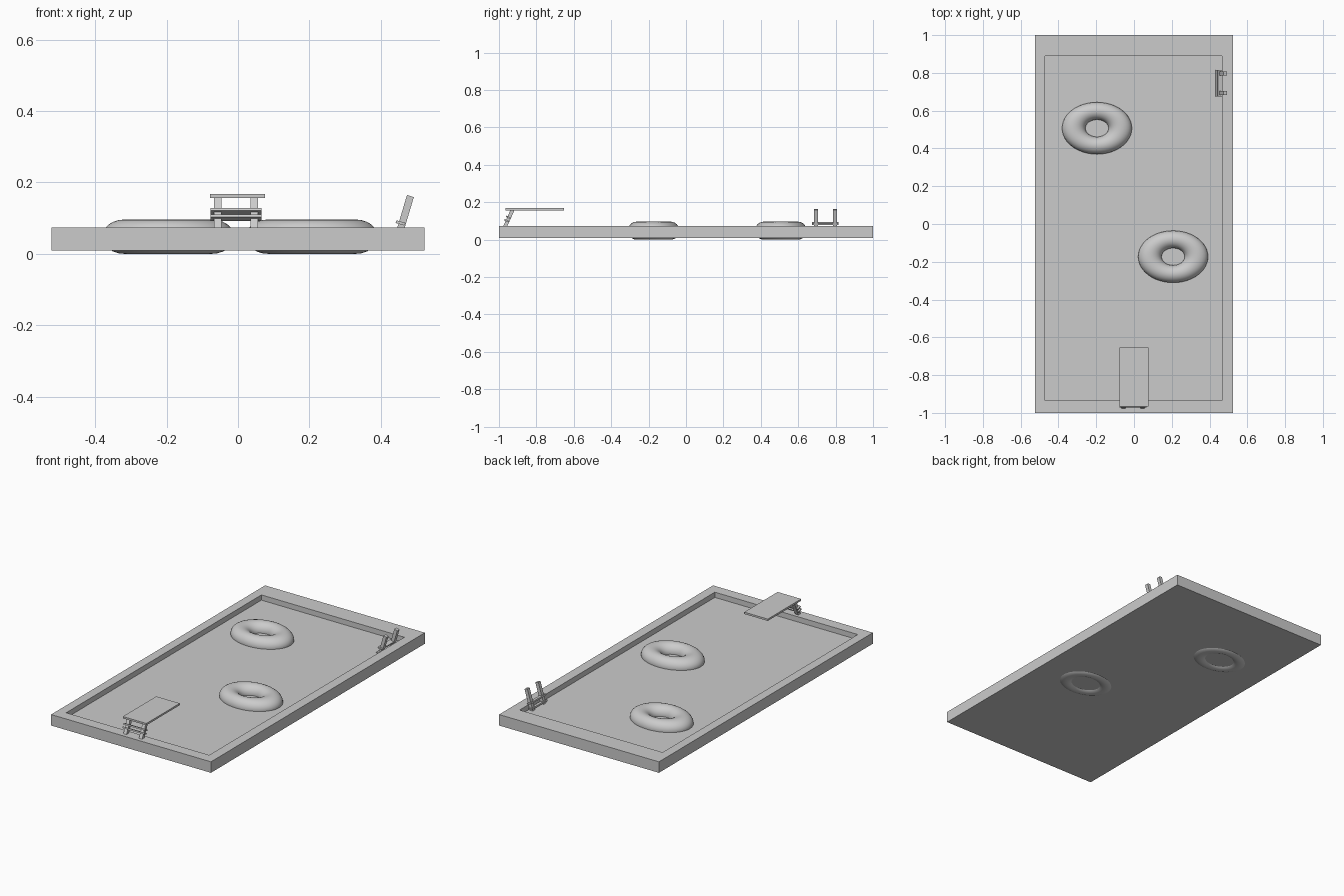
import bpy, bmesh, math
from mathutils import Matrix, Vector

if "Cube" in bpy.data.objects:
    bpy.data.objects.remove(bpy.data.objects["Cube"])


def finish(name, bm):
    bmesh.ops.recalc_face_normals(bm, faces=bm.faces)
    mesh = bpy.data.meshes.new(name)
    bm.to_mesh(mesh)
    bm.free()
    obj = bpy.data.objects.new(name, mesh)
    bpy.context.collection.objects.link(obj)
    return obj


def add_box(bm, size, matrix):
    bmesh.ops.create_cube(bm, size=1, matrix=matrix @ Matrix.Diagonal((*size, 1)))


# Pool basin: outer block, flat rim and recessed floor
def pool_basin():
    bm = bmesh.new()

    def ring(x0, x1, y0, y1, z):
        return [bm.verts.new((x, y, z)) for x, y in ((x0, y0), (x1, y0), (x1, y1), (x0, y1))]

    outer = (-0.523, 0.523, -1, 1)
    inner = (-0.47, 0.466, -0.935, 0.89)
    rings = [ring(*outer, 0.009), ring(*outer, 0.074), ring(*inner, 0.074), ring(*inner, 0.043)]
    for a, b in zip(rings, rings[1:]):
        for i in range(4):
            j = (i + 1) % 4
            bm.faces.new((a[i], a[j], b[j], b[i]))
    bm.faces.new(rings[0])
    bm.faces.new(rings[-1])
    finish("pool_basin", bm)


# Ladder: two leaning rails with flat rungs; local x is width, leans along +y
def ladder(name, foot, spin, lean, length, rungs):
    bm = bmesh.new()
    frame = (Matrix.Translation(foot) @ Matrix.Rotation(spin, 4, 'Z')
             @ Matrix.Rotation(-lean, 4, 'X'))
    for side in (-1, 1):
        add_box(bm, (0.021, 0.02, length),
                frame @ Matrix.Translation((side * 0.051, 0, length / 2)))
    for h in rungs:
        add_box(bm, (0.142, 0.026, 0.008),
                frame @ Matrix.Translation((0, -0.005, h)))
    finish(name, bm)


pool_basin()

# Diving board and its ladder
bm = bmesh.new()
add_box(bm, (0.154, 0.312, 0.011), Matrix.Translation((-0.001, -0.809, 0.1625)))
finish("diving_board", bm)
ladder("diving_ladder", Vector((-0.0055, -0.968, 0.068)), 0, 0.42, 0.1, (0.034, 0.054))

# Pool ladder leaning out over the right rim
ladder("pool_ladder", Vector((0.447, 0.745, 0.041)), -math.pi / 2, 0.29, 0.126, (0.014, 0.046))

# Inflatable swim rings, stretched along x
for i, (x, y) in enumerate(((-0.196, 0.507), (0.207, -0.173))):
    bpy.ops.mesh.primitive_torus_add(location=(x, y, 0.048), major_radius=0.123,
                                     minor_radius=0.062, major_segments=48, minor_segments=24)
    swim_ring = bpy.context.object
    swim_ring.name = f"swim_ring_{i + 1}"
    swim_ring.scale = (1, 0.745, 0.775)
    bpy.ops.object.transform_apply(location=False, rotation=False, scale=True)
    bpy.ops.object.shade_smooth()
